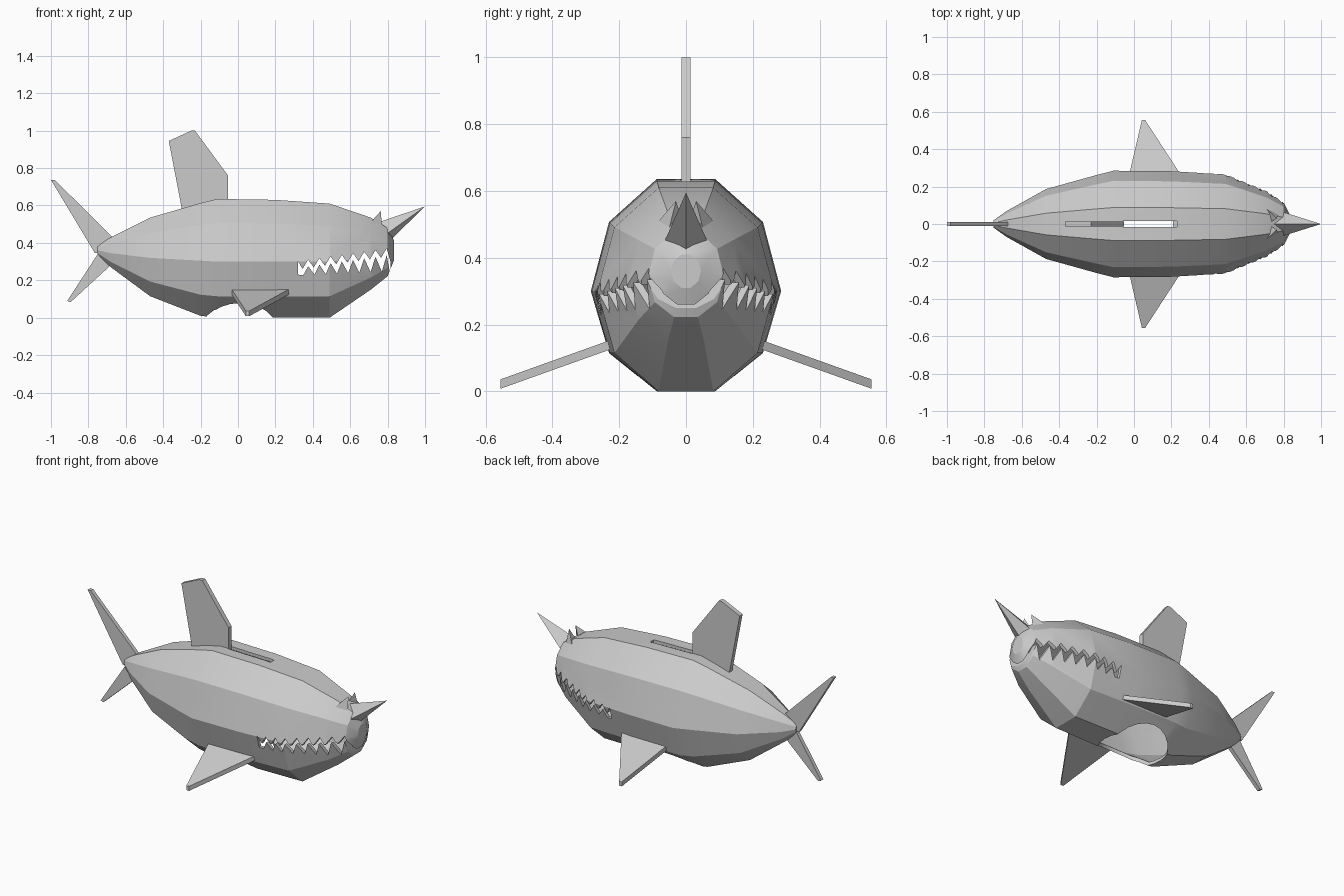
import bpy, bmesh, math
from mathutils import Vector

cube = bpy.data.objects.get("Cube")
if cube:
    bpy.data.objects.remove(cube, do_unlink=True)

grey = bpy.data.materials.new("shark grey")
grey.use_nodes = True
COLOUR = (0.6, 0.6, 0.6, 1)
grey.diffuse_color = COLOUR
grey.node_tree.nodes["Principled BSDF"].inputs["Base Color"].default_value = COLOUR


def add_object(name, bm):
    bmesh.ops.recalc_face_normals(bm, faces=bm.faces)
    mesh = bpy.data.meshes.new(name)
    bm.to_mesh(mesh)
    bm.free()
    mesh.materials.append(grey)
    obj = bpy.data.objects.new(name, mesh)
    bpy.context.collection.objects.link(obj)
    return obj


def plate(name, outline, direction):
    """Extrude a closed outline equally to both sides along a direction."""
    bm = bmesh.new()
    half = Vector(direction)
    low = [bm.verts.new(Vector(p) - half) for p in outline]
    high = [bm.verts.new(Vector(p) + half) for p in outline]
    bm.faces.new(low)
    bm.faces.new(high)
    n = len(outline)
    for i in range(n):
        j = (i + 1) % n
        bm.faces.new((low[i], low[j], high[j], high[i]))
    return add_object(name, bm)


def side_plate(name, outline, half):
    return plate(name, [(x, 0, z) for x, z in outline], (0, half, 0))


# Body: ten-sided rings (x, half width, middle z, top z, bottom z)
rings = [
    (-0.75, 0.02, 0.36, 0.385, 0.335),
    (-0.68, 0.07, 0.345, 0.43, 0.27),
    (-0.47, 0.187, 0.32, 0.535, 0.115),
    (-0.2, 0.262, 0.305, 0.613, 0.01),
    (-0.11, 0.285, 0.3, 0.635, 0.0),
    (0.2, 0.282, 0.3, 0.63, 0.0),
    (0.49, 0.265, 0.3, 0.61, 0.0),
    (0.71, 0.175, 0.32, 0.535, 0.15),
    (0.8, 0.115, 0.34, 0.48, 0.222),
    (0.835, 0.045, 0.36, 0.41, 0.31),
]
bm = bmesh.new()
loops = []
for x, width, mid, top, bottom in rings:
    loop = []
    for i in range(10):
        a = math.radians(36 * i)
        s = math.sin(a) / math.sin(math.radians(72))
        z = mid + s * (top - mid if s > 0 else mid - bottom)
        loop.append(bm.verts.new((x, width * math.cos(a), z)))
    loops.append(loop)
for a, b in zip(loops, loops[1:]):
    for i in range(10):
        j = (i + 1) % 10
        bm.faces.new((a[i], a[j], b[j], b[i]))
bm.faces.new(loops[0])
bm.faces.new(loops[-1])
body = add_object("body", bm)

# Hollow shell
shell = body.modifiers.new("shell", 'SOLIDIFY')
shell.thickness = 0.02
shell.offset = -1

# Cutter for the toothed mouth: a zigzag band running across the head
upper, lower = [(0.32, 0.305)], [(0.32, 0.23)]
for i in range(8):
    x = 0.345 + 0.06 * i
    rise = 0.06 * i / 7
    upper += [(x, 0.26 + rise), (x + 0.03, 0.31 + rise)]
    lower += [(x + 0.004, 0.228 + rise * 0.3), (x + 0.03, 0.275 + rise)]
upper.append((0.815, 0.3))
lower.append((0.815, 0.225))
mouth = side_plate("mouth_cutter", upper + lower[::-1], 0.5)

# Cutters for the coin slot and the round belly opening
slot = plate("slot_cutter", [(-0.06, -0.017, 0.6), (0.23, -0.017, 0.6),
                             (0.23, 0.017, 0.6), (-0.06, 0.017, 0.6)], (0, 0, 0.1))
circle = [(0.01 + 0.2 * math.cos(t * math.pi / 12),
           0.185 * math.sin(t * math.pi / 12), 0) for t in range(24)]
hole = plate("belly_cutter", circle, (0, 0, 0.12))

for cutter in (mouth, slot, hole):
    cut = body.modifiers.new(cutter.name, 'BOOLEAN')
    cut.operation = 'DIFFERENCE'
    cut.solver = 'EXACT'
    cut.object = cutter
    cutter.hide_render = True

# Bake the cuts into the body and remove the cutters
depsgraph = bpy.context.evaluated_depsgraph_get()
baked = bpy.data.meshes.new_from_object(body.evaluated_get(depsgraph))
body.modifiers.clear()
body.data = baked
for cutter in (mouth, slot, hole):
    bpy.data.objects.remove(cutter, do_unlink=True)

bpy.ops.object.select_all(action='DESELECT')
body.select_set(True)
bpy.context.view_layer.objects.active = body
bpy.ops.object.shade_smooth_by_angle(angle=math.radians(20))

# Upright fins
side_plate("dorsal_fin", [(-0.37, 0.945), (-0.25, 1.0), (-0.23, 1.0), (-0.053, 0.76),
                          (-0.053, 0.62), (-0.3, 0.58)], 0.014)
side_plate("upper_tail_fin", [(-1.0, 0.737), (-0.98, 0.737), (-0.66, 0.42),
                              (-0.7, 0.36), (-0.765, 0.345)], 0.012)
side_plate("lower_tail_fin", [(-0.913, 0.09), (-0.895, 0.083), (-0.67, 0.29),
                              (-0.7, 0.35), (-0.75, 0.34)], 0.012)

# Paired parts: pectoral fins and brow spikes
for side, s in (("left", 1), ("right", -1)):
    plate(side + "_pectoral_fin", [(-0.035, s * 0.225, 0.14), (0.275, s * 0.225, 0.14),
                                   (0.06, s * 0.555, 0.022), (0.042, s * 0.555, 0.022)],
          (0, 0, 0.014))
    bm = bmesh.new()
    v = [bm.verts.new(p) for p in ((0.7, s * 0.09, 0.5), (0.77, s * 0.05, 0.49),
                                   (0.73, s * 0.01, 0.51), (0.763, s * 0.03, 0.57))]
    for a, b, c in ((0, 1, 2), (0, 1, 3), (1, 2, 3), (0, 2, 3)):
        bm.faces.new((v[a], v[b], v[c]))
    add_object(side + "_brow_spike", bm)

# Snout horn: a four-sided spike
bm = bmesh.new()
tip = bm.verts.new((1.0, 0, 0.595))
base = [bm.verts.new(p) for p in ((0.75, 0, 0.51), (0.79, 0.066, 0.445),
                                  (0.808, 0, 0.408), (0.79, -0.066, 0.445))]
bm.faces.new(base)
for i in range(4):
    bm.faces.new((tip, base[i], base[(i + 1) % 4]))
add_object("snout_horn", bm)
